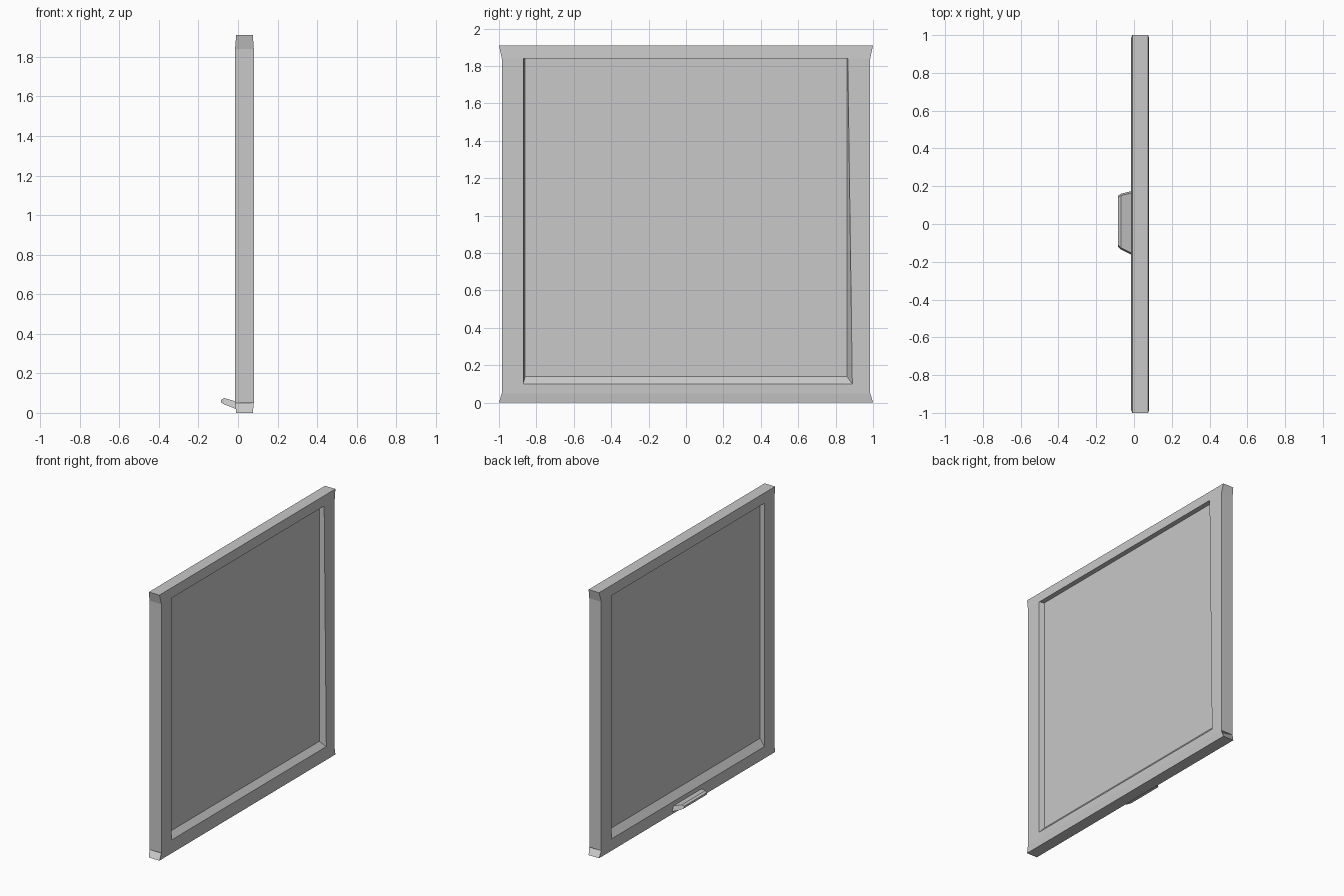
import bpy
import bmesh

cube = bpy.data.objects.get("Cube")
if cube:
    bpy.data.objects.remove(cube, do_unlink=True)

grey = bpy.data.materials.new("light grey")
grey.use_nodes = True
colour = (0.58, 0.58, 0.58, 1)
grey.diffuse_color = colour
grey.node_tree.nodes["Principled BSDF"].inputs["Base Color"].default_value = colour


def loft(name, rings):
    """Join matching rings of points into a closed, flat-shaded solid."""
    bm = bmesh.new()
    loops = [[bm.verts.new(p) for p in ring] for ring in rings]
    n = len(loops[0])
    for a, b in zip(loops, loops[1:]):
        for i in range(n):
            j = (i + 1) % n
            bm.faces.new((a[i], a[j], b[j], b[i]))
    bm.faces.new(loops[0])
    bm.faces.new(loops[-1])
    bmesh.ops.recalc_face_normals(bm, faces=bm.faces[:])
    mesh = bpy.data.meshes.new(name)
    bm.to_mesh(mesh)
    bm.free()
    mesh.materials.append(grey)
    obj = bpy.data.objects.new(name, mesh)
    bpy.context.collection.objects.link(obj)
    return obj


def rail(name, profile):
    """Horizontal bar whose profile points are (x, half length, z)."""
    loft(name, [[(x, side * half, z) for x, half, z in profile] for side in (-1, 1)])


BACK, FRONT = -0.015, 0.08            # thickness of the frame along x
PANE_BACK, PANE_FRONT = 0.02, 0.045
SIDE, OPEN, TOP = 0.985, 0.87, 1.84

# Top rail, flared outward at its ends
rail("top_rail", [(BACK, SIDE, TOP), (-0.009, 1, 1.91),
                  (0.075, 1, 1.91), (FRONT, SIDE, TOP)])

# Bottom rail with a sloping sill on both faces
rail("bottom_rail", [(-0.009, 1, 0), (0.075, 1, 0),
                     (FRONT, SIDE, 0.05), (FRONT, 0.9, 0.1),
                     (PANE_FRONT, 0.9, 0.14), (PANE_BACK, 0.9, 0.14),
                     (BACK, 0.9, 0.09), (BACK, SIDE, 0.05)])


def stile(name, side, inner_top, inner_bottom):
    """Upright bar; its inner edge may lean on the outer face."""
    def ring(z, inner):
        return [(BACK, side * SIDE, z), (FRONT, side * SIDE, z),
                (FRONT, side * inner, z), (PANE_FRONT, side * 0.86, z),
                (PANE_BACK, side * OPEN, z), (BACK, side * OPEN, z)]
    loft(name, [ring(0.05, inner_bottom), ring(TOP, inner_top)])


stile("near_stile", -1, OPEN, OPEN)
stile("far_stile", 1, 0.865, 0.89)

# Recessed pane
loft("pane", [[(x, y, z) for y, z in ((-0.88, 0.12), (0.88, 0.12),
                                      (0.88, 1.85), (-0.88, 1.85))]
              for x in (PANE_BACK, PANE_FRONT)])

# Lift handle on the bottom rail, narrowing away from the frame
loft("handle", [[(x, lo, low), (x, hi, low), (x, hi - 0.01, high), (x, lo + 0.01, high)]
                for x, lo, hi, low, high in ((-0.01, -0.165, 0.175, 0.02, 0.058),
                                             (-0.07, -0.135, 0.16, 0.043, 0.075),
                                             (-0.085, -0.12, 0.15, 0.052, 0.066))])
